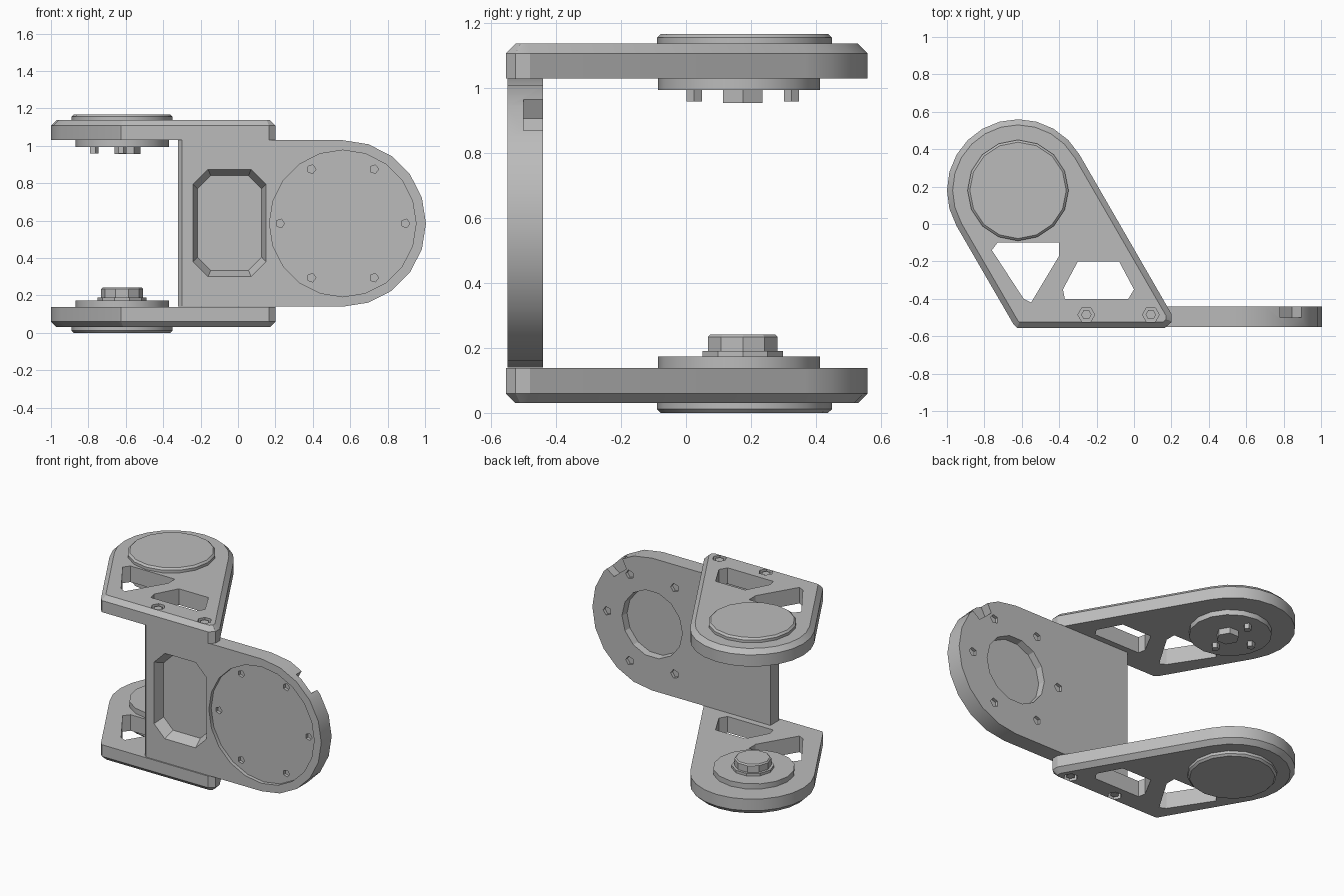
import bpy, bmesh
from math import cos, sin, radians, pi
from mathutils import Vector

if "Cube" in bpy.data.objects:
    bpy.data.objects.remove(bpy.data.objects["Cube"], do_unlink=True)

grey = bpy.data.materials.new("plain grey")
grey.use_nodes = True
COLOUR = (0.5, 0.5, 0.5, 1)
grey.diffuse_color = COLOUR
grey.node_tree.nodes["Principled BSDF"].inputs["Base Color"].default_value = COLOUR

TOP = 1.168          # total height; the two arms mirror about half of it
PIVOT = (-0.62, 0.18)
MOUNT = (0.56, 0.585)


def arc(centre, r, start, end, n):
    """Points from start to end angle in degrees, both ends included."""
    return [(centre[0] + r * cos(radians(start + (end - start) * i / n)),
             centre[1] + r * sin(radians(start + (end - start) * i / n))) for i in range(n + 1)]


def circle(centre, r, n):
    return arc(centre, r, 0, 360, n)[:-1]


def prism(name, pts, lo, hi, axis="z", taper=1.0, bevel=0.0, flip=False):
    """Extrude a profile from lo to hi; taper shrinks and bevel chamfers the hi end."""
    def place(p, t):
        if axis == "y":
            return (p[0], t, p[1])
        return (p[0], p[1], TOP - t if flip else t)

    mid = sum((Vector(p) for p in pts), Vector((0, 0))) / len(pts)
    bm = bmesh.new()
    a = [bm.verts.new(place(p, lo)) for p in pts]
    b = [bm.verts.new(place(mid + (Vector(p) - mid) * taper, hi)) for p in pts]
    bm.faces.new(a)
    cap = bm.faces.new(b)
    for i in range(len(pts)):
        j = (i + 1) % len(pts)
        bm.faces.new((a[i], a[j], b[j], b[i]))
    bmesh.ops.recalc_face_normals(bm, faces=bm.faces)
    if bevel:
        bmesh.ops.bevel(bm, geom=list(cap.edges), offset=bevel, segments=1,
                        affect="EDGES", clamp_overlap=True)
    me = bpy.data.meshes.new(name)
    bm.to_mesh(me)
    bm.free()
    me.materials.append(grey)
    ob = bpy.data.objects.new(name, me)
    bpy.context.collection.objects.link(ob)
    return ob


def activate(ob):
    bpy.ops.object.select_all(action="DESELECT")
    ob.select_set(True)
    bpy.context.view_layer.objects.active = ob


def cut(ob, cutters):
    for c in cutters:
        mod = ob.modifiers.new("cut", "BOOLEAN")
        mod.operation, mod.solver, mod.object = "DIFFERENCE", "EXACT", c
        activate(ob)
        bpy.ops.object.modifier_apply(modifier=mod.name)
        bpy.data.objects.remove(c, do_unlink=True)


def smooth(ob):
    activate(ob)
    bpy.ops.object.shade_smooth_by_angle(angle=radians(25))


# Arm outline and its two lightening windows
arm_outline = arc(PIVOT, 0.38, 30, 210, 12) + [
    (-0.645, -0.535), (-0.625, -0.555), (0.165, -0.555), (0.2, -0.525), (0.2, -0.48)]
windows = [
    [(-0.73, -0.1), (-0.40, -0.1), (-0.40, -0.17), (-0.55, -0.42), (-0.59, -0.4), (-0.76, -0.14)],
    [(-0.30, -0.2), (-0.08, -0.2), (0.0, -0.35), (-0.03, -0.4), (-0.37, -0.4), (-0.38, -0.35)]]
bolts = [(-0.255, -0.485), (0.09, -0.485)]

for side, flip in (("upper", False), ("lower", True)):
    arm = prism(side + "_arm", arm_outline, 1.03, 1.138, bevel=0.03, flip=flip)
    cutters = [prism("cutter", w, 0.98, 1.2, flip=flip) for w in windows]
    cutters += [prism("cutter", circle(b, 0.045, 6), 1.1, 1.2, flip=flip) for b in bolts]
    cut(arm, cutters)
    smooth(arm)
    for i, b in enumerate(bolts):
        prism(f"{side}_bolt_{i}", circle(b, 0.028, 6), 1.09, 1.13, flip=flip)
    # Round cover outside and bearing disc inside
    smooth(prism(side + "_cover", circle(PIVOT, 0.27, 16), 1.13, TOP, bevel=0.012, flip=flip))
    bearing = (PIVOT[0], 0.163)
    smooth(prism(side + "_bearing", circle(bearing, 0.25, 16), 1.04, 0.995, flip=flip))

# Upper drive hub with pins
hub = (-0.59, 0.175)
prism("upper_hub", circle(hub, 0.07, 6), 1.01, 0.955)
for i, ang in enumerate((90, 180, 270)):
    pin = arc((-0.62, 0.175), 0.15, ang, ang, 1)[0]
    prism(f"upper_pin_{i}", circle(pin, 0.025, 5), 1.01, 0.96)

# Lower idler hub
prism("lower_hub_step", circle((-0.62, 0.175), 0.13, 10), 0.16, 0.19)
smooth(prism("lower_hub", circle((-0.62, 0.175), 0.113, 10), 0.17, 0.242, bevel=0.008))

# Upright plate with a rounded end
plate_outline = arc(MOUNT, 0.445, -90, 90, 10) + [(-0.32, 1.03), (-0.32, 0.14)]
plate = prism("upright_plate", plate_outline, -0.55, -0.44, axis="y")
edge_cut = prism("cutter", [(-0.34, -0.56), (-0.29, -0.56), (-0.34, -0.51)], 0, 1.2)
x0, x1, z0, z1, c = -0.24, 0.15, 0.3, 0.875, 0.08
octagon = [(x0 + c, z0), (x1 - c, z0), (x1, z0 + c), (x1, z1 - c),
           (x1 - c, z1), (x0 + c, z1), (x0, z1 - c), (x0, z0 + c)]
# Recessed front disc, front pocket, back pocket and a cable notch in the rim
cutters = [edge_cut,
           prism("cutter", circle(MOUNT, 0.392, 20), -0.6, -0.525, axis="y"),
           prism("cutter", octagon, -0.551, -0.48, axis="y", taper=0.88),
           prism("cutter", circle(MOUNT, 0.23, 14), -0.4, -0.485, axis="y", taper=0.95)]
u, v = Vector((cos(pi / 3.6), sin(pi / 3.6))), Vector((-sin(pi / 3.6), cos(pi / 3.6)))
notch = [Vector(MOUNT) + u * r + v * s for r, s in
         ((0.37, -0.06), (0.5, -0.09), (0.5, 0.09), (0.37, 0.06))]
cutters.append(prism("cutter", notch, -0.5, -0.4, axis="y"))
# Ring of screw holes on both faces
for p in circle(MOUNT, 0.335, 6):
    cutters.append(prism("cutter", circle(p, 0.024, 5), -0.6, -0.505, axis="y"))
    cutters.append(prism("cutter", circle(p, 0.03, 5), -0.4, -0.46, axis="y"))
cut(plate, cutters)
smooth(plate)
